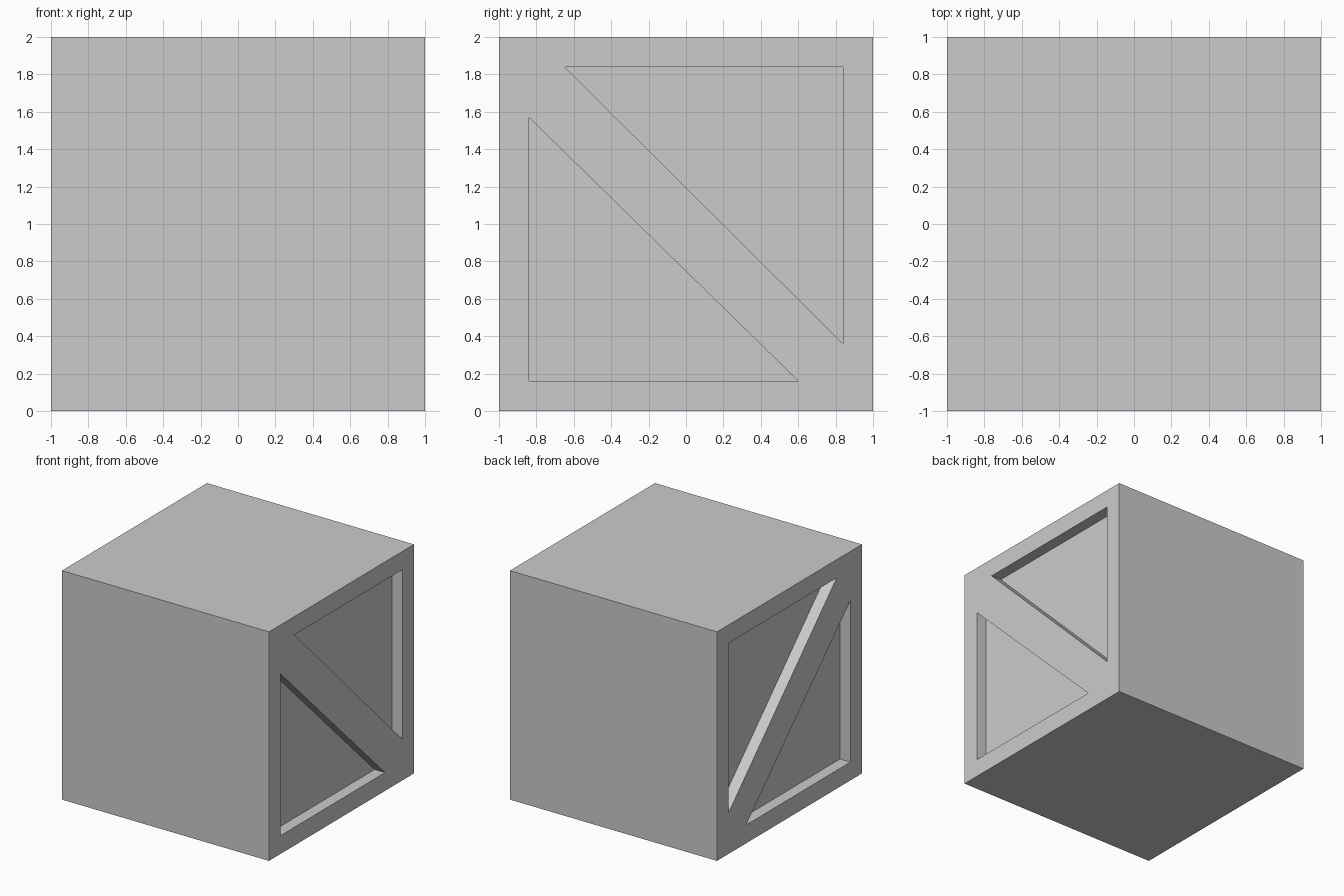
import bpy
import bmesh

cube = bpy.data.objects.get("Cube")
if cube:
    bpy.data.objects.remove(cube, do_unlink=True)

DEPTH = 0.1
UPPER = [(-0.65, 1.84), (0.84, 1.84), (0.84, 0.36)]
LOWER = [(-0.84, 1.57), (-0.84, 0.16), (0.6, 0.16)]

grey = bpy.data.materials.new("plain grey")
grey.use_nodes = True
grey.diffuse_color = (0.6, 0.6, 0.6, 1)
grey.node_tree.nodes["Principled BSDF"].inputs["Base Color"].default_value = (0.6, 0.6, 0.6, 1)


def add_object(name, bm):
    bmesh.ops.recalc_face_normals(bm, faces=bm.faces)
    mesh = bpy.data.meshes.new(name)
    bm.to_mesh(mesh)
    bm.free()
    mesh.materials.append(grey)
    obj = bpy.data.objects.new(name, mesh)
    bpy.context.collection.objects.link(obj)
    return obj


def triangle_prism(name, profile, x0, x1):
    """Extrude a (y, z) triangle along x."""
    bm = bmesh.new()
    face = bm.faces.new([bm.verts.new((x0, y, z)) for y, z in profile])
    ext = bmesh.ops.extrude_face_region(bm, geom=[face])
    verts = [v for v in ext["geom"] if isinstance(v, bmesh.types.BMVert)]
    bmesh.ops.translate(bm, verts=verts, vec=(x1 - x0, 0, 0))
    return add_object(name, bm)


# Solid crate body
bm = bmesh.new()
bmesh.ops.create_cube(bm, size=2)
bmesh.ops.translate(bm, verts=bm.verts, vec=(0, 0, 1))
crate = add_object("crate_body", bm)

# Triangular recesses on both sides leave a frame and a diagonal brace
cutters = []
for side, sign in (("left", 1), ("right", -1)):
    for part, profile in (("upper", UPPER), ("lower", LOWER)):
        cutter = triangle_prism(f"{side}_{part}_recess_cutter", profile,
                                sign * (1 - DEPTH), sign * 1.2)
        cutter.hide_render = True
        cutters.append(cutter)
        mod = crate.modifiers.new(cutter.name, "BOOLEAN")
        mod.operation = "DIFFERENCE"
        mod.solver = "EXACT"
        mod.object = cutter

# Bake the cuts and discard the cutters
bpy.context.view_layer.objects.active = crate
crate.select_set(True)
for mod in list(crate.modifiers):
    bpy.ops.object.modifier_apply(modifier=mod.name)
for cutter in cutters:
    bpy.data.objects.remove(cutter, do_unlink=True)
